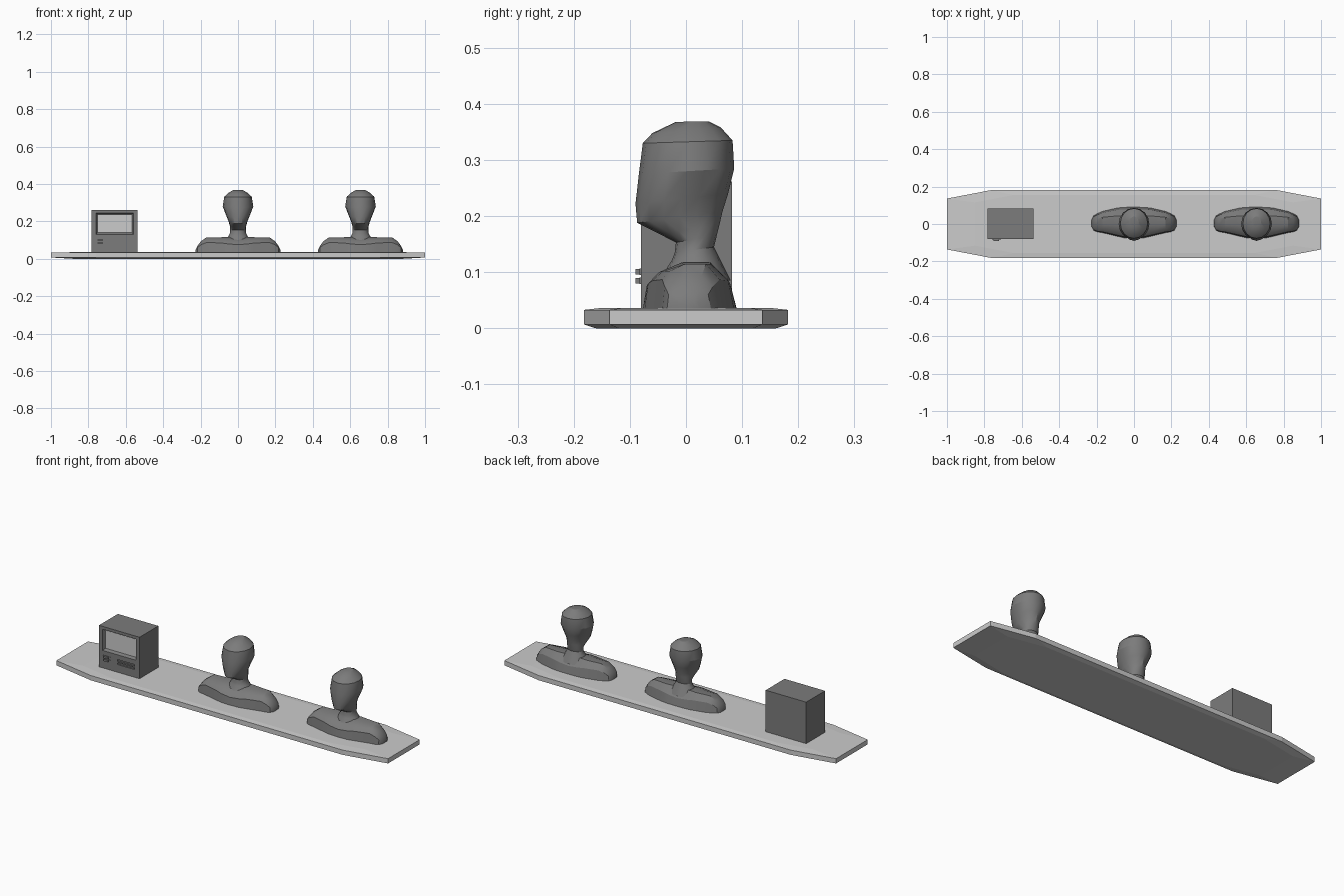
import bpy, bmesh, math

if "Cube" in bpy.data.objects:
    bpy.data.objects.remove(bpy.data.objects["Cube"])


def grey(name, v):
    m = bpy.data.materials.new(name)
    m.diffuse_color = (v, v, v, 1)
    m.use_nodes = True
    m.node_tree.nodes["Principled BSDF"].inputs["Base Color"].default_value = m.diffuse_color
    return m


LIGHT, DARK = grey("light_grey", 0.6), grey("dark_grey", 0.2)


def loft(bm, rings):
    """Skin a list of equal-length closed rings and cap both ends."""
    vs = [[bm.verts.new(p) for p in r] for r in rings]
    n = len(vs[0])
    for a, b in zip(vs, vs[1:]):
        for i in range(n):
            j = (i + 1) % n
            bm.faces.new((a[i], a[j], b[j], b[i]))
    bm.faces.new(vs[0])
    bm.faces.new(vs[-1])


def finish(bm, name, mat, smooth=None):
    bmesh.ops.recalc_face_normals(bm, faces=bm.faces[:])
    me = bpy.data.meshes.new(name)
    bm.to_mesh(me)
    bm.free()
    me.materials.append(mat)
    ob = bpy.data.objects.new(name, me)
    bpy.context.collection.objects.link(ob)
    if smooth:
        bpy.ops.object.select_all(action='DESELECT')
        bpy.context.view_layer.objects.active = ob
        ob.select_set(True)
        bpy.ops.object.shade_smooth_by_angle(angle=math.radians(smooth))
    return ob


def rect(x0, x1, z0, z1, y):
    return [(x0, y, z0), (x1, y, z0), (x1, y, z1), (x0, y, z1)]


def box(bm, x0, x1, y0, y1, z0, z1):
    loft(bm, [rect(x0, x1, z0, z1, y0), rect(x0, x1, z0, z1, y1)])


# Shelf board: elongated octagon with faintly domed top and bottom
outline = [(1, -.136), (1, .136), (.76, .182), (-.76, .182),
           (-1, .136), (-1, -.136), (-.76, -.182), (.76, -.182)]
bm = bmesh.new()
loft(bm, [[(x * s, y * s, z) for x, y in outline]
          for s, z in ((.88, 0), (1, .007), (1, .033), (.85, .036))])
finish(bm, "board", LIGHT)

# Monitor case with recessed screen and slots
bm = bmesh.new()
box(bm, -.782, -.538, -.08, .082, .033, .262)
case = finish(bm, "monitor_case", DARK)
bm = bmesh.new()
loft(bm, [rect(-.76, -.56, .131, .246, -.1), rect(-.76, -.56, .131, .246, -.08),
          rect(-.752, -.568, .14, .238, -.064)])
for z in (.083, .1):
    box(bm, -.672, -.567, -.1, -.072, z - .005, z + .005)
cutter = finish(bm, "case_cutter", DARK)
cutter.hide_render = True
cutter.display_type = 'WIRE'
mod = case.modifiers.new("recesses", 'BOOLEAN')
mod.object = cutter
mod.operation = 'DIFFERENCE'
mod.solver = 'EXACT'

bm = bmesh.new()
box(bm, -.752, -.568, -.067, -.06, .14, .238)
finish(bm, "screen", LIGHT)
bm = bmesh.new()
for z in (.085, .101):
    box(bm, -.76, -.712, -.083, -.075, z - .006, z + .006)
    box(bm, -.75, -.722, -.09, -.075, z - .005, z + .005)
finish(bm, "monitor_buttons", DARK)

# Head and neck rings: front y, front z, back y, back z, half width
HEAD = [(-.045, .09, .08, .085, .075), (-.025, .122, .06, .125, .05),
        (-.02, .135, .05, .145, .042), (-.018, .153, .055, .166, .042),
        (-.045, .167, .06, .186, .044), (-.087, .188, .065, .208, .05),
        (-.09, .222, .075, .24, .063), (-.084, .275, .086, .285, .082),
        (-.077, .33, .083, .335, .073), (-.06, .348, .062, .358, .05),
        (-.018, .368, .04, .369, .024)]
# Torso stations: x, front y, back y, front edge z, shoulder z
TORSO = [(.226, -.015, .025, .045, .05), (.216, -.034, .045, .06, .07),
         (.198, -.042, .055, .075, .094), (.168, -.047, .068, .087, .115),
         (.09, -.066, .086, .085, .115), (.055, -.074, .09, .08, .117),
         (0, -.077, .091, .075, .112)]


def head_ring(yf, zf, yb, zb, w, cx, n=16):
    pts = []
    for i in range(n):
        a = 2 * math.pi * i / n
        t = (1 - math.cos(a)) / 2
        pts.append((cx + w * math.sin(a), yf + (yb - yf) * t, zf + (zb - zf) * t))
    return pts


def torso_ring(x, yf, yb, ze, zs):
    d = yb - yf
    return [(x, yf, .033), (x, yf + .04 * d, ze), (x, yf + .16 * d, ze + (zs - ze) * .55),
            (x, yf + .4 * d, zs), (x, yf + .72 * d, zs),
            (x, yb - .07 * d, ze), (x, yb, .033)]


# Two identical busts
for k, cx in enumerate((0, .655)):
    bm = bmesh.new()
    loft(bm, [head_ring(*r, cx) for r in HEAD])
    finish(bm, f"bust_head_{k + 1}", DARK, 28)
    bm = bmesh.new()
    left = [(-s[0],) + s[1:] for s in TORSO]
    rings = [torso_ring(*s) for s in left + TORSO[-2::-1]]
    loft(bm, [[(x + cx, y, z) for x, y, z in r] for r in rings])
    finish(bm, f"bust_shoulders_{k + 1}", DARK, 28)
